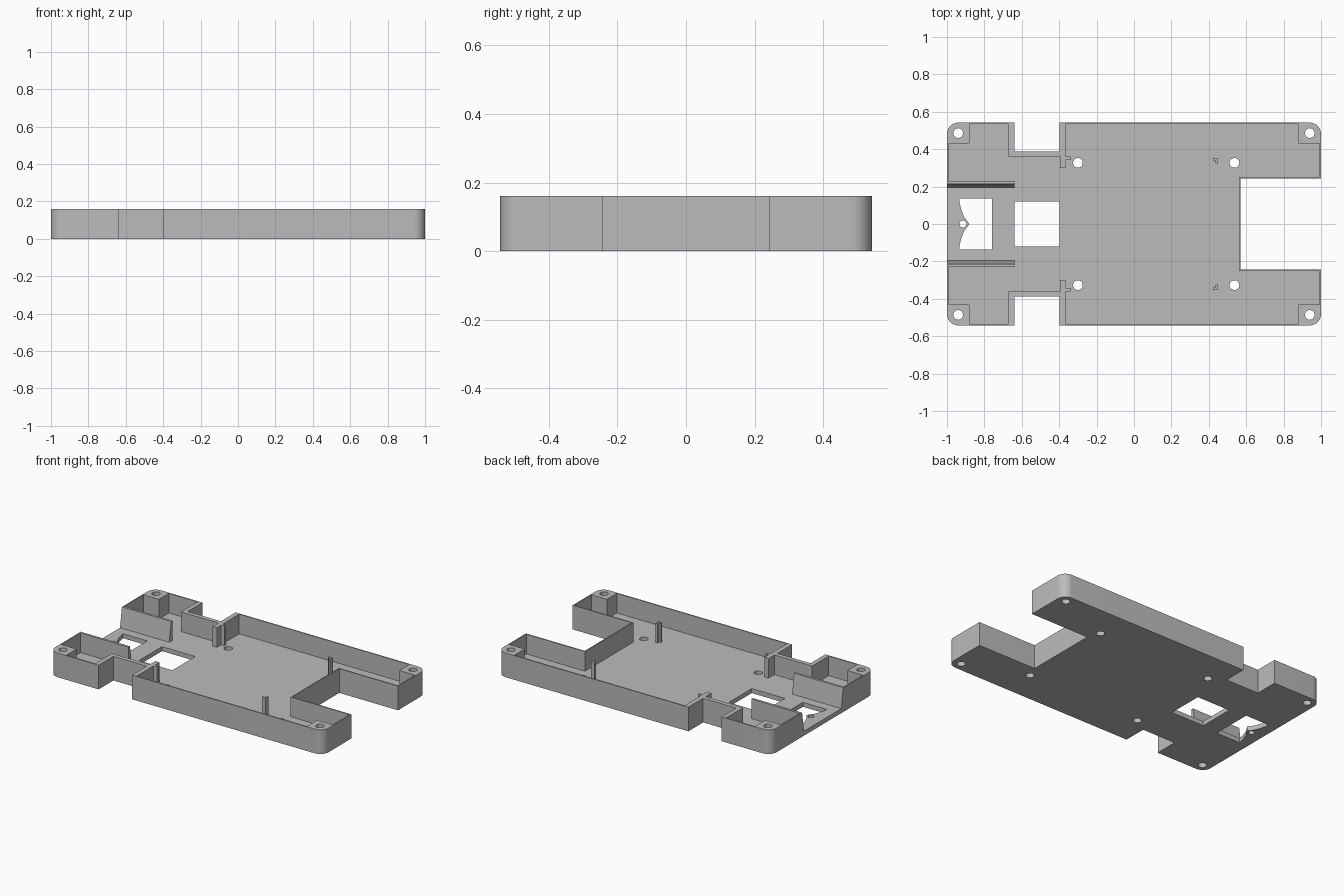
import bpy, bmesh, math
from mathutils import Vector

cube = bpy.data.objects.get("Cube")
if cube:
    bpy.data.objects.remove(cube, do_unlink=True)

HEIGHT, FLOOR = 0.16, 0.03

grey = bpy.data.materials.new("plain grey")
grey.use_nodes = True
grey.diffuse_color = (0.5, 0.5, 0.5, 1)
grey.node_tree.nodes["Principled BSDF"].inputs["Base Color"].default_value = (0.5, 0.5, 0.5, 1)


def prism(name, points, z0, z1, widen=0.0):
    """Extrude an outline upwards; widen spreads the top edge in y."""
    bm = bmesh.new()
    low = [bm.verts.new((x, y, z0)) for x, y in points]
    face = bm.faces.new(low)
    new = bmesh.ops.extrude_face_region(bm, geom=[face])["geom"]
    for v in new:
        if isinstance(v, bmesh.types.BMVert):
            v.co += Vector((0, math.copysign(widen, v.co.y), z1 - z0))
    bmesh.ops.recalc_face_normals(bm, faces=bm.faces)
    mesh = bpy.data.meshes.new(name)
    bm.to_mesh(mesh)
    bm.free()
    mesh.materials.append(grey)
    obj = bpy.data.objects.new(name, mesh)
    bpy.context.collection.objects.link(obj)
    return obj


def mirrored(half):
    return half + [(x, -y) for x, y in reversed(half) if y > 0]


def box(x0, x1, y0, y1):
    return [(x0, y0), (x1, y0), (x1, y1), (x0, y1)]


def arc(cx, cy, r, start, end, steps):
    angles = [math.radians(start + (end - start) * i / steps) for i in range(steps + 1)]
    return [(cx + r * math.cos(a), cy + r * math.sin(a)) for a in angles]


def circle(cx, cy, r):
    return arc(cx, cy, r, 0, 360, 32)[:-1]


def cut(target, points, z0, z1, widen=0.0):
    cutter = prism("cutter", points, z0, z1, widen)
    cutter.hide_render = True
    mod = target.modifiers.new("cut", 'BOOLEAN')
    mod.operation, mod.solver, mod.object = 'DIFFERENCE', 'EXACT', cutter
    bpy.context.view_layer.objects.active = target
    bpy.ops.object.modifier_apply(modifier=mod.name)
    bpy.data.objects.remove(cutter, do_unlink=True)


# Tray body: rounded outline with side notches and an end notch
outline = [(-1, 0)] + arc(-0.94, 0.482, 0.06, 180, 90, 10)
outline += [(-0.64, 0.542), (-0.64, 0.388), (-0.397, 0.388), (-0.397, 0.542)]
outline += arc(0.94, 0.482, 0.06, 90, 0, 10) + [(1, 0.244), (0.57, 0.244)]
body = prism("tray_body", mirrored(outline), 0, HEIGHT)

# Cavity, leaving thin walls, corner screw blocks and clip stubs
cavity = [
    (-0.64, 0.23), (-0.992, 0.23), (-0.992, 0.43), (-0.88, 0.43), (-0.88, 0.534),
    (-0.67, 0.534), (-0.67, 0.36), (-0.395, 0.36), (-0.395, 0.3), (-0.365, 0.3),
    (-0.365, 0.343), (-0.34, 0.343), (-0.34, 0.36), (-0.365, 0.36), (-0.365, 0.534),
    (0.88, 0.534), (0.88, 0.43), (0.992, 0.43), (0.992, 0.252), (0.562, 0.252)]
cut(body, mirrored(cavity), FLOOR, 0.3)

# Open channel with sloping sides at the left end
cut(body, box(-1.1, -0.62, -0.195, 0.195), FLOOR, HEIGHT + 0.13, 0.04)

# Floor windows: a plain one, and one with a pointed tongue
cut(body, box(-0.64, -0.397, -0.12, 0.12), -0.1, 0.1)
cut(body, mirrored([(-0.88, 0), (-0.907, 0.036), (-0.923, 0.075), (-0.932, 0.11),
                    (-0.935, 0.136), (-0.76, 0.136)]), -0.1, 0.1)

# Screw holes
cut(body, circle(-0.915, 0, 0.019), -0.1, 0.1)
for side in (-1, 1):
    for x, y in ((-0.94, 0.486), (0.94, 0.486), (-0.3, 0.327), (0.537, 0.327)):
        cut(body, circle(x, side * y, 0.026), -0.1, 0.3)

# Angled locating posts
for side, label in ((1, "rear"), (-1, "front")):
    corner = [(0.422, 0.352), (0.448, 0.352), (0.448, 0.323),
              (0.436, 0.323), (0.436, 0.34), (0.422, 0.34)]
    prism(label + "_locating_post", [(x, side * y) for x, y in corner], FLOOR - 0.005, HEIGHT)

# Smooth the rounded corners and holes only
bpy.ops.object.select_all(action='DESELECT')
body.select_set(True)
bpy.context.view_layer.objects.active = body
bpy.ops.object.shade_smooth_by_angle(angle=math.radians(30))
